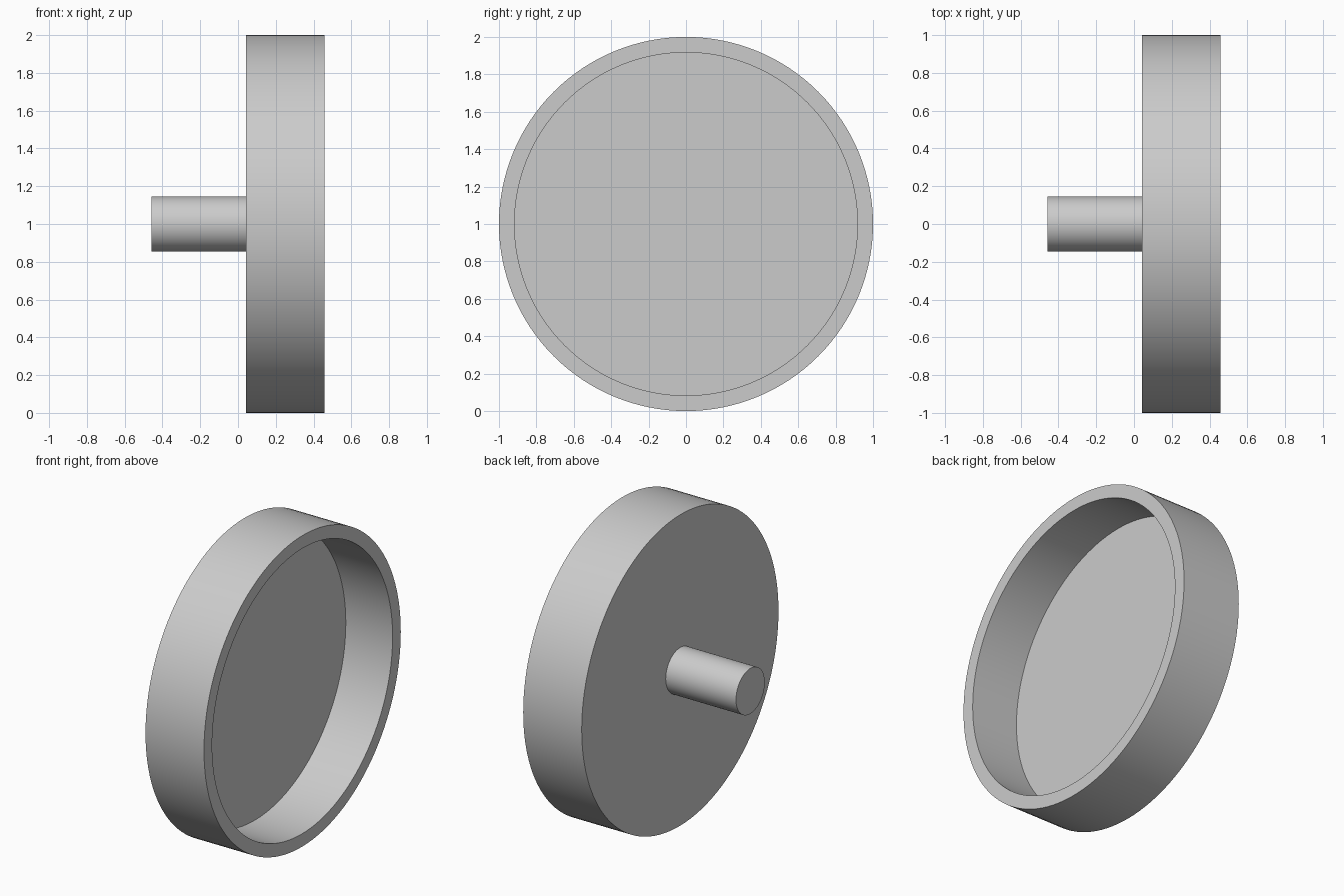
import bpy
import bmesh
from math import cos, sin, tau, radians

cube = bpy.data.objects.get("Cube")
if cube:
    bpy.data.objects.remove(cube, do_unlink=True)

SEGMENTS = 128
AXIS_Z = 1.0

grey = bpy.data.materials.new("light_grey")
grey.use_nodes = True
colour = (0.6, 0.6, 0.6, 1)
grey.diffuse_color = colour
grey.node_tree.nodes["Principled BSDF"].inputs["Base Color"].default_value = colour


def turned_part(name, profile):
    """Turn (x, radius) points around the x axis and cap both ends."""
    bm = bmesh.new()
    rings = []
    for x, r in profile:
        angles = [tau * i / SEGMENTS for i in range(SEGMENTS)]
        rings.append([bm.verts.new((x, r * cos(a), r * sin(a))) for a in angles])
    for a, b in zip(rings, rings[1:]):
        for i in range(SEGMENTS):
            j = (i + 1) % SEGMENTS
            bm.faces.new((a[i], a[j], b[j], b[i]))
    bm.faces.new(rings[0])
    bm.faces.new(rings[-1])
    bmesh.ops.recalc_face_normals(bm, faces=bm.faces)
    mesh = bpy.data.meshes.new(name)
    bm.to_mesh(mesh)
    bm.free()
    mesh.materials.append(grey)
    obj = bpy.data.objects.new(name, mesh)
    obj.location.z = AXIS_Z
    bpy.context.collection.objects.link(obj)
    bpy.ops.object.select_all(action="DESELECT")
    obj.select_set(True)
    bpy.context.view_layer.objects.active = obj
    bpy.ops.object.shade_smooth_by_angle(angle=radians(30))
    return obj


# Shallow cup: closed disc on the shaft side, open towards +x
back, rim, wall, radius = 0.042, 0.458, 0.083, 1.0
turned_part("cup", [
    (back, radius),
    (rim, radius),
    (rim, radius - wall),
    (back + wall, radius - wall),
])

# Solid shaft, its inner end sunk into the disc
turned_part("shaft", [(-0.458, 0.146), (back + 0.02, 0.146)])
